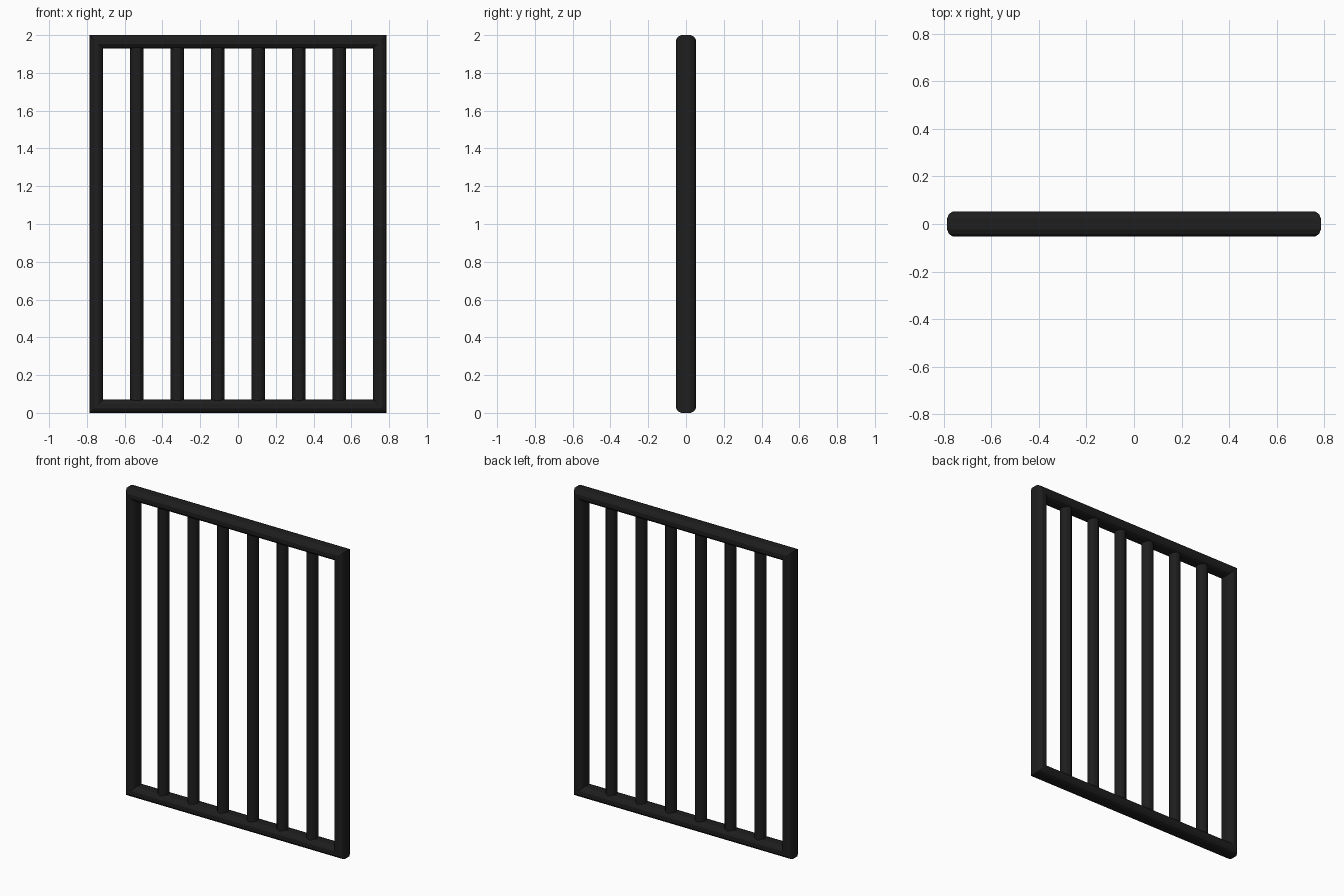
import bpy, bmesh, math

if "Cube" in bpy.data.objects:
    bpy.data.objects.remove(bpy.data.objects["Cube"])

mat = bpy.data.materials.new("black_iron")
mat.diffuse_color = (0.013, 0.013, 0.013, 1)
mat.use_nodes = True
mat.node_tree.nodes["Principled BSDF"].inputs["Base Color"].default_value = mat.diffuse_color


def finish(name, bm):
    bmesh.ops.recalc_face_normals(bm, faces=bm.faces)
    me = bpy.data.meshes.new(name)
    bm.to_mesh(me)
    bm.free()
    ob = bpy.data.objects.new(name, me)
    bpy.context.collection.objects.link(ob)
    me.materials.append(mat)
    return ob


# mitred outer frame: rounded section swept round a rectangle
HX, HZ, CZ = 0.75, 0.965, 1.0
quarter = [(0.035, 0.024), (0.027, 0.042), (0.012, 0.052)]
section = (quarter + [(-u, y) for u, y in reversed(quarter)]
           + [(-u, -y) for u, y in quarter]
           + [(u, -y) for u, y in reversed(quarter)])
bm = bmesh.new()
rings = [[bm.verts.new((sx * (HX + u), y, CZ + sz * (HZ + u))) for u, y in section]
         for sx, sz in ((-1, -1), (1, -1), (1, 1), (-1, 1))]
n = len(section)
for i in range(4):
    a, b = rings[i], rings[(i + 1) % 4]
    for j in range(n):
        k = (j + 1) % n
        bm.faces.new((a[j], a[k], b[k], b[j]))
finish("frame", bm)

# six round upright bars, evenly spaced between the frame posts
for i in range(1, 7):
    bm = bmesh.new()
    bmesh.ops.create_cone(bm, cap_ends=True, segments=12, radius1=0.036,
                          radius2=0.036, depth=1.9)
    bar = finish(f"bar_{i}", bm)
    bar.location = (-HX + 2 * HX * i / 7, 0, CZ)
